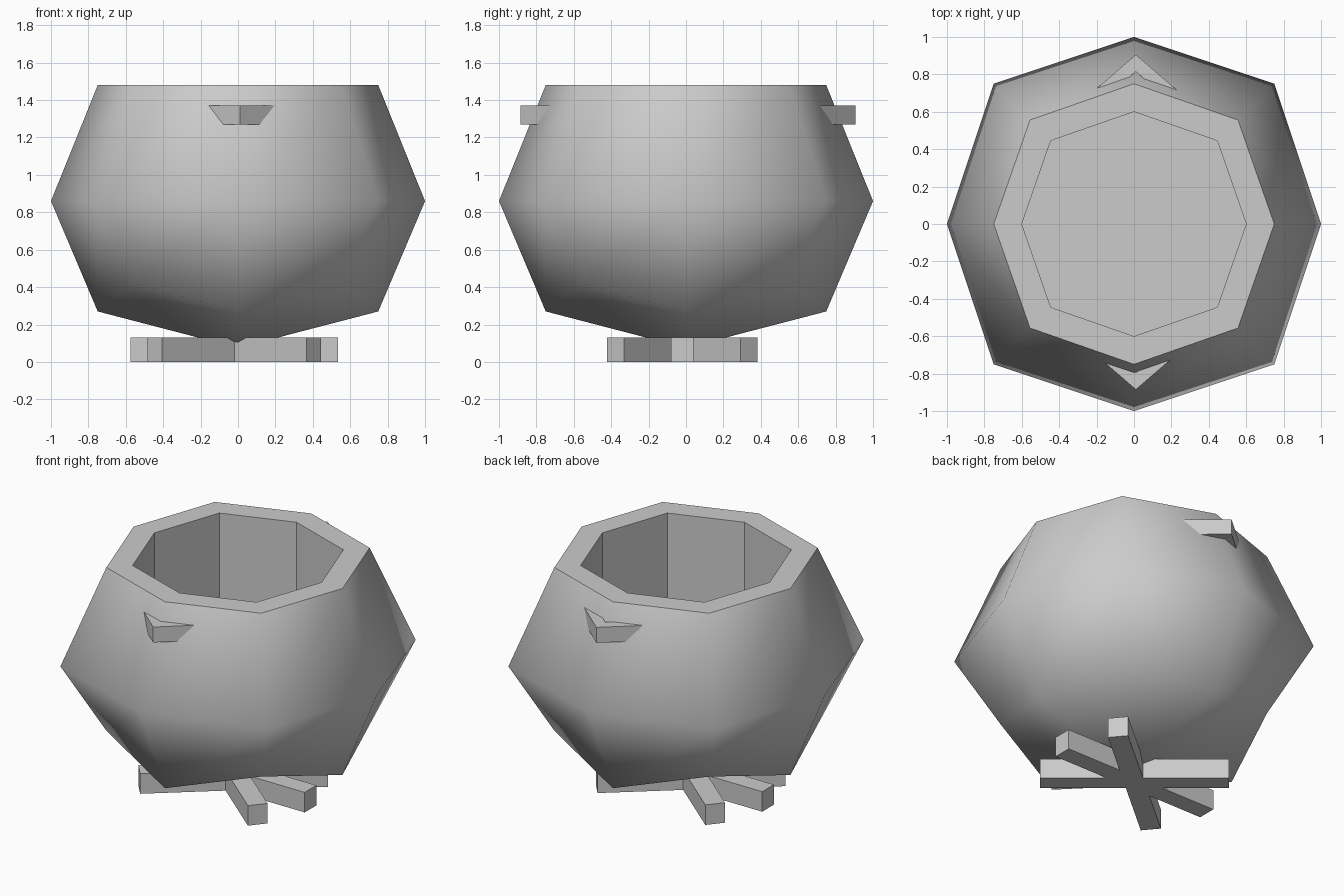
import bpy, bmesh
from math import cos, sin, radians

if "Cube" in bpy.data.objects:
    bpy.data.objects.remove(bpy.data.objects["Cube"])


def finish(bm, name):
    bmesh.ops.recalc_face_normals(bm, faces=bm.faces)
    me = bpy.data.meshes.new(name)
    bm.to_mesh(me)
    bm.free()
    ob = bpy.data.objects.new(name, me)
    bpy.context.collection.objects.link(ob)
    return ob


def prism(name, outline, z0, z1):
    bm = bmesh.new()
    face = bm.faces.new([bm.verts.new((x, y, z0)) for x, y in outline])
    top = bmesh.ops.extrude_face_region(bm, geom=[face])["geom"]
    bmesh.ops.translate(bm, vec=(0, 0, z1 - z0),
                        verts=[v for v in top if isinstance(v, bmesh.types.BMVert)])
    return finish(bm, name)


# Cauldron body: eight-sided rings (axis radius, axis z, corner offset, corner z)
bm = bmesh.new()
DIRS = [(1, 0), (1, 1), (0, 1), (-1, 1), (-1, 0), (-1, -1), (0, -1), (1, -1)]
RINGS = [(0.75, 0.27, 0.556, 0.42), (1, 0.86, 0.75, 0.86), (0.75, 1.48, 0.556, 1.48),
         (0.60, 1.48, 0.445, 1.48), (0.60, 0.5, 0.445, 0.5)]
rings = []
for a, za, c, zc in RINGS:
    rings.append([bm.verts.new((dx * c, dy * c, zc) if dx and dy else (dx * a, dy * a, za))
                  for dx, dy in DIRS])
for k in range(len(rings) - 1):
    lo, hi = rings[k], rings[k + 1]
    for i in range(8):
        j = (i + 1) % 8
        f = bm.faces.new((lo[i], lo[j], hi[j], hi[i]))
        f.smooth = k < 2          # outside smooth, rim and inside flat
# Rounded underside and inner floor
pole = bm.verts.new((0, 0, 0.075))
for i in range(0, 8, 2):
    f = bm.faces.new((pole, rings[0][i], rings[0][i + 1], rings[0][(i + 2) % 8]))
    f.smooth = True
bm.faces.new(rings[-1])
finish(bm, "cauldron_body")

# Pointed lug handles, front and back
LUG = [(0, 0.895), (0.25, 0.68), (0.25, 0.59), (0, 0.805), (-0.25, 0.59), (-0.25, 0.68)]
for name, s in (("back_handle", 1), ("front_handle", -1)):
    prism(name, [(0.01 + s * x, 0.01 + s * y) for x, y in LUG], 1.27, 1.37)

# Three crossed logs underneath
for n, deg in enumerate((0, 40, -40)):
    c, s = cos(radians(deg)), sin(radians(deg))
    box = [(-0.555, -0.06), (0.555, -0.06), (0.555, 0.06), (-0.555, 0.06)]
    prism(f"log_{n + 1}", [(-0.02 + x * c - y * s, -0.02 + x * s + y * c) for x, y in box],
          0, 0.13)
